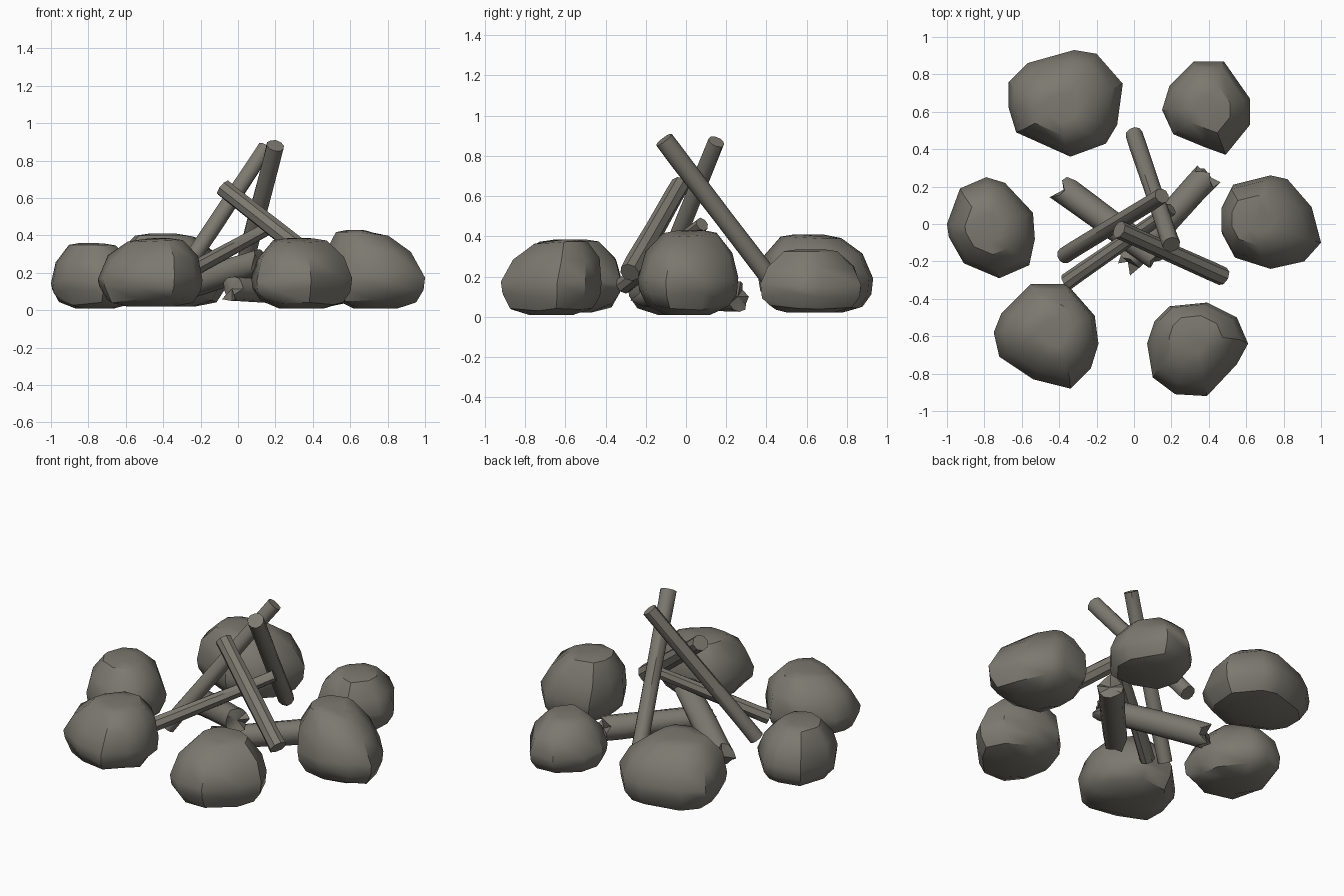
import bpy, bmesh, math, random
from mathutils import Vector

if "Cube" in bpy.data.objects:
    bpy.data.objects.remove(bpy.data.objects["Cube"])

random.seed(4)

mat = bpy.data.materials.new("warm_grey")
mat.diffuse_color = (0.20, 0.19, 0.16, 1)
mat.use_nodes = True
mat.node_tree.nodes["Principled BSDF"].inputs["Base Color"].default_value = mat.diffuse_color


def finish(name, bm, angle):
    bmesh.ops.recalc_face_normals(bm, faces=bm.faces)
    me = bpy.data.meshes.new(name)
    bm.to_mesh(me)
    bm.free()
    me.materials.append(mat)
    ob = bpy.data.objects.new(name, me)
    bpy.context.collection.objects.link(ob)
    bpy.ops.object.select_all(action='DESELECT')
    ob.select_set(True)
    bpy.context.view_layer.objects.active = ob
    bpy.ops.object.shade_smooth_by_angle(angle=math.radians(angle))


def skin(bm, rings, smooth_caps=None):
    """Join successive vertex rings and close both ends."""
    n = len(rings[0])
    for a, b in zip(rings, rings[1:]):
        for i in range(n):
            bm.faces.new((a[i], a[(i + 1) % n], b[(i + 1) % n], b[i]))
    for r in (rings[0], rings[-1]):
        c = bm.verts.new(sum((v.co for v in r), Vector()) / n)
        for i in range(n):
            bm.faces.new((r[i], r[(i + 1) % n], c))


# Boulder: plan outline swelled and shrunk through height
LEVELS = [(0.45, 0.0), (0.82, 0.09), (0.97, 0.26), (1.0, 0.42),
          (0.86, 0.72), (0.53, 0.97), (0.27, 1.0)]


def stone(name, outline, top, z0, z1):
    bm = bmesh.new()
    pts = [Vector((x, y, 0)) for x, y in outline]
    mid = Vector(((min(p.x for p in pts) + max(p.x for p in pts)) / 2,
                  (min(p.y for p in pts) + max(p.y for p in pts)) / 2, 0))
    shift = Vector((top[0], top[1], 0)) - mid
    rings = []
    for s, f in LEVELS:
        k = max(0, f - 0.42) / 0.58
        ring = []
        for p in pts:
            co = mid + shift * k + (p - mid) * s
            dz = random.uniform(-0.015, 0.015) if 0.05 < f < 0.9 else 0
            # upper ring drops on the side away from the peak
            if f > 0.9:
                dz = 0.25 * min(0, (p - mid).dot(shift) / 0.27)
            co.z = z0 + (z1 - z0) * f + dz
            ring.append(bm.verts.new(co))
        rings.append(ring)
    skin(bm, rings)
    finish(name, bm, 38)


stone("stone_back_left", [(-.67, .76), (-.57, .86), (-.32, .93), (-.20, .91), (-.06, .75),
      (-.09, .53), (-.15, .43), (-.34, .36), (-.63, .49), (-.67, .62)], (-.39, .62), .02, .41)
stone("stone_back_right", [(.15, .61), (.19, .74), (.32, .87), (.48, .87), (.62, .67),
      (.62, .53), (.49, .37), (.38, .41), (.21, .48)], (.39, .62), .02, .335)
stone("stone_right", [(.47, .09), (.53, .21), (.73, .26), (.82, .24), (.95, .09), (1, -.10),
      (.91, -.20), (.73, -.24), (.54, -.18), (.47, -.05)], (.66, .02), .01, .43)
stone("stone_front_right", [(.07, -.64), (.11, -.52), (.19, -.44), (.39, -.42), (.55, -.5),
      (.61, -.64), (.55, -.75), (.39, -.92), (.22, -.91), (.10, -.82)], (.33, -.62), .01, .385)
stone("stone_front_left", [(-.75, -.58), (-.71, -.48), (-.55, -.32), (-.36, -.32), (-.21, -.49),
      (-.19, -.64), (-.23, -.77), (-.34, -.88), (-.54, -.83), (-.72, -.71)], (-.44, -.58), .02, .385)
stone("stone_left", [(-1, 0), (-.93, .19), (-.79, .25), (-.69, .22), (-.54, .06), (-.53, -.08),
      (-.56, -.22), (-.72, -.29), (-.91, -.21), (-.99, -.07)], (-.78, -.02), .01, .36)


# Stick or log: tapered tube; jag splinters the ends
def stick(name, a, b, ra, rb, sides=10, jag=0.0):
    a, b = Vector(a), Vector(b)
    axis = (b - a).normalized()
    u = axis.cross(Vector((0, 0, 1))).normalized()
    w = axis.cross(u)
    bm = bmesh.new()
    rings = []
    for t in (0, 0.12, 0.5, 0.88, 1):
        ring = []
        for i in range(sides):
            ang = math.tau * i / sides
            r = (ra + (rb - ra) * t) * random.uniform(0.96, 1.04)
            off = random.uniform(-jag, jag) if t in (0, 1) else 0
            ring.append(bm.verts.new(a + (b - a) * t + axis * off
                                     + u * r * math.cos(ang) + w * r * math.sin(ang)))
        rings.append(ring)
    skin(bm, rings)
    finish(name, bm, 40)


# Thick ground logs with broken ends
stick("log_lower", (-.04, -.21, .115), (.385, .25, .10), .066, .074, 12, .035)
stick("log_upper", (-.38, .185, .10), (.11, -.17, .255), .076, .07, 12, .035)

# Leaning sticks
stick("stick_tall_back", (0, .48, .11), (.2, -.11, .88), .046, .048)
stick("stick_tall_left", (-.375, -.17, .08), (.15, .15, .87), .044, .042)
stick("stick_short_right", (.475, -.28, .22), (-.08, -.03, .655), .052, .048, 8)
stick("stick_thin", (-.36, -.31, .155), (.2, .08, .46), .045, .035, 8)
